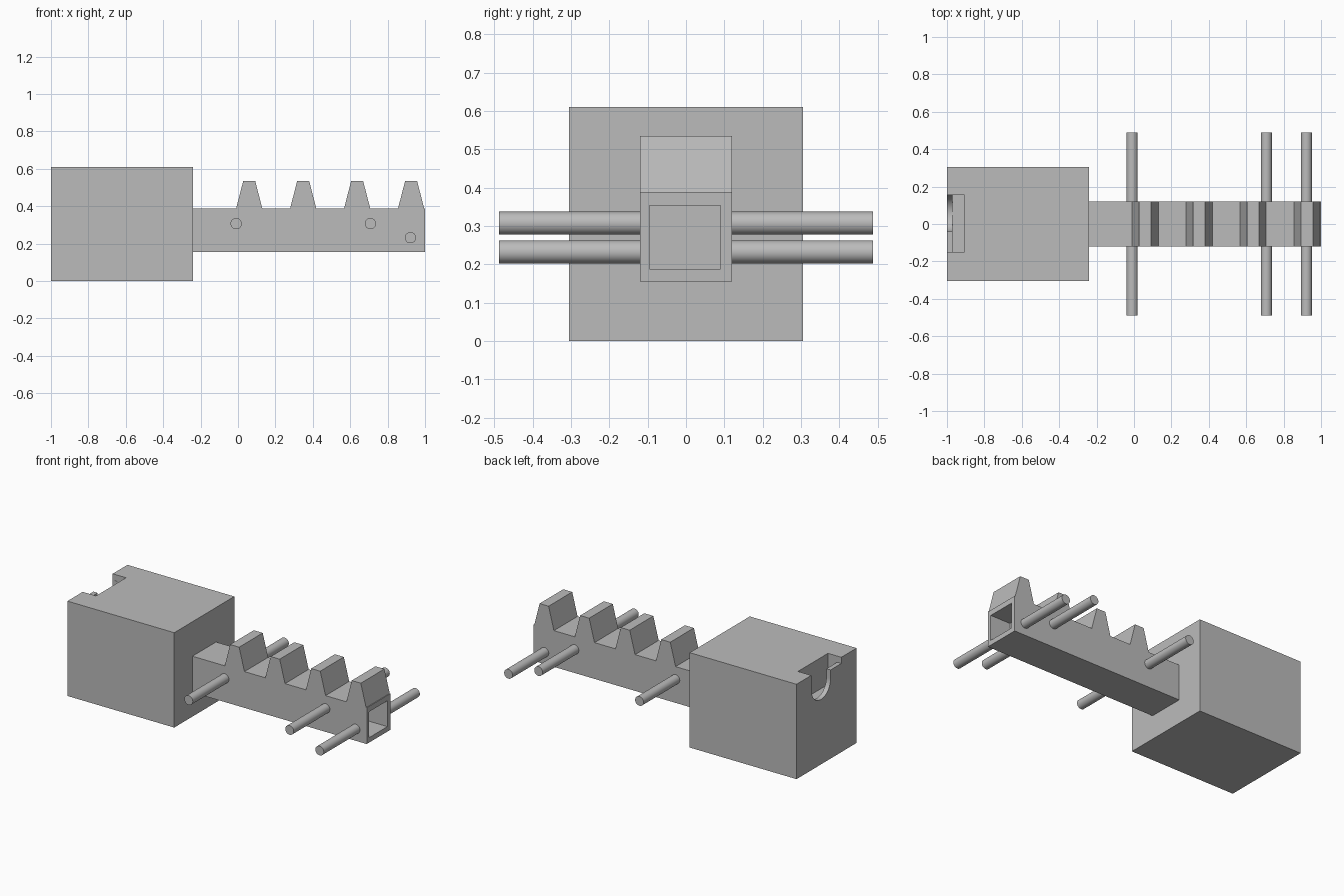
import bpy
import bmesh
import math
from mathutils import Vector

cube = bpy.data.objects.get("Cube")
if cube:
    bpy.data.objects.remove(cube, do_unlink=True)

grey = bpy.data.materials.new("plain grey")
grey.use_nodes = True
grey.diffuse_color = (0.5, 0.5, 0.5, 1)
grey.node_tree.nodes["Principled BSDF"].inputs["Base Color"].default_value = (0.5, 0.5, 0.5, 1)


def prism(name, points, axis, start, end):
    """Extrude a closed profile along x (points are y, z) or y (points are x, z)."""
    bm = bmesh.new()
    along_x = axis == "x"
    verts = [bm.verts.new((start, a, z) if along_x else (a, start, z)) for a, z in points]
    face = bm.faces.new(verts)
    new = bmesh.ops.extrude_face_region(bm, geom=[face])["geom"]
    shift = Vector((end - start, 0, 0) if along_x else (0, end - start, 0))
    bmesh.ops.translate(bm, vec=shift, verts=[g for g in new if isinstance(g, bmesh.types.BMVert)])
    bmesh.ops.recalc_face_normals(bm, faces=bm.faces)
    mesh = bpy.data.meshes.new(name)
    bm.to_mesh(mesh)
    bm.free()
    mesh.materials.append(grey)
    obj = bpy.data.objects.new(name, mesh)
    bpy.context.collection.objects.link(obj)
    return obj


def rect(a0, a1, z0, z1):
    return [(a0, z0), (a1, z0), (a1, z1), (a0, z1)]


def activate(obj):
    bpy.ops.object.select_all(action="DESELECT")
    obj.select_set(True)
    bpy.context.view_layer.objects.active = obj


def carve(obj, cutter):
    cutter.hide_render = True
    mod = obj.modifiers.new("cut", "BOOLEAN")
    mod.operation = "DIFFERENCE"
    mod.solver = "EXACT"
    mod.object = cutter
    activate(obj)
    bpy.ops.object.modifier_apply(modifier=mod.name)
    bpy.data.objects.remove(cutter, do_unlink=True)


# Large block
block = prism("block", rect(-0.305, 0.305, 0, 0.61), "x", -1, -0.24)

# Shallow recess, deep pocket and rounded notch at the block's outer end
carve(block, prism("recess_cutter", rect(-0.15, 0.155, 0.57, 0.7), "x", -1.1, -0.905))
carve(block, prism("pocket_cutter", rect(-0.15, 0.155, 0.41, 0.7), "x", -0.97, -0.905))
radius, mid_y, mid_z = 0.0975, 0.0565, 0.515
arc = [math.pi + math.pi * i / 24 for i in range(25)]
notch = [(mid_y + radius * math.cos(t), mid_z + radius * math.sin(t)) for t in arc]
notch += [(mid_y + radius, 0.7), (mid_y - radius, 0.7)]
carve(block, prism("notch_cutter", notch, "x", -1.1, -0.94))

# Toothed bar
profile = [(1, 0.155), (-0.24, 0.155), (-0.24, 0.388)]
for i in range(4):
    x = -0.01 + 0.2885 * i
    profile += [(x, 0.388), (x + 0.038, 0.535), (x + 0.102, 0.535), (x + 0.14, 0.388)]
profile.append((1, 0.388))
bar = prism("toothed_bar", profile, "y", -0.12, 0.12)

# Square socket in the bar's free end
carve(bar, prism("socket_cutter", rect(-0.095, 0.09, 0.187, 0.353), "x", 0.855, 1.1))

# Round pegs on both sides of the bar
for place, x, z in (("inner", -0.01, 0.307), ("middle", 0.708, 0.307), ("end", 0.922, 0.232)):
    ring = [(x + 0.03 * math.cos(math.tau * i / 32), z + 0.03 * math.sin(math.tau * i / 32))
            for i in range(32)]
    for side, sign in (("front", -1), ("back", 1)):
        peg = prism(f"{place}_peg_{side}", ring, "y", sign * 0.105, sign * 0.488)
        activate(peg)
        bpy.ops.object.shade_smooth_by_angle(angle=math.radians(30))

activate(block)
bpy.ops.object.shade_smooth_by_angle(angle=math.radians(30))
